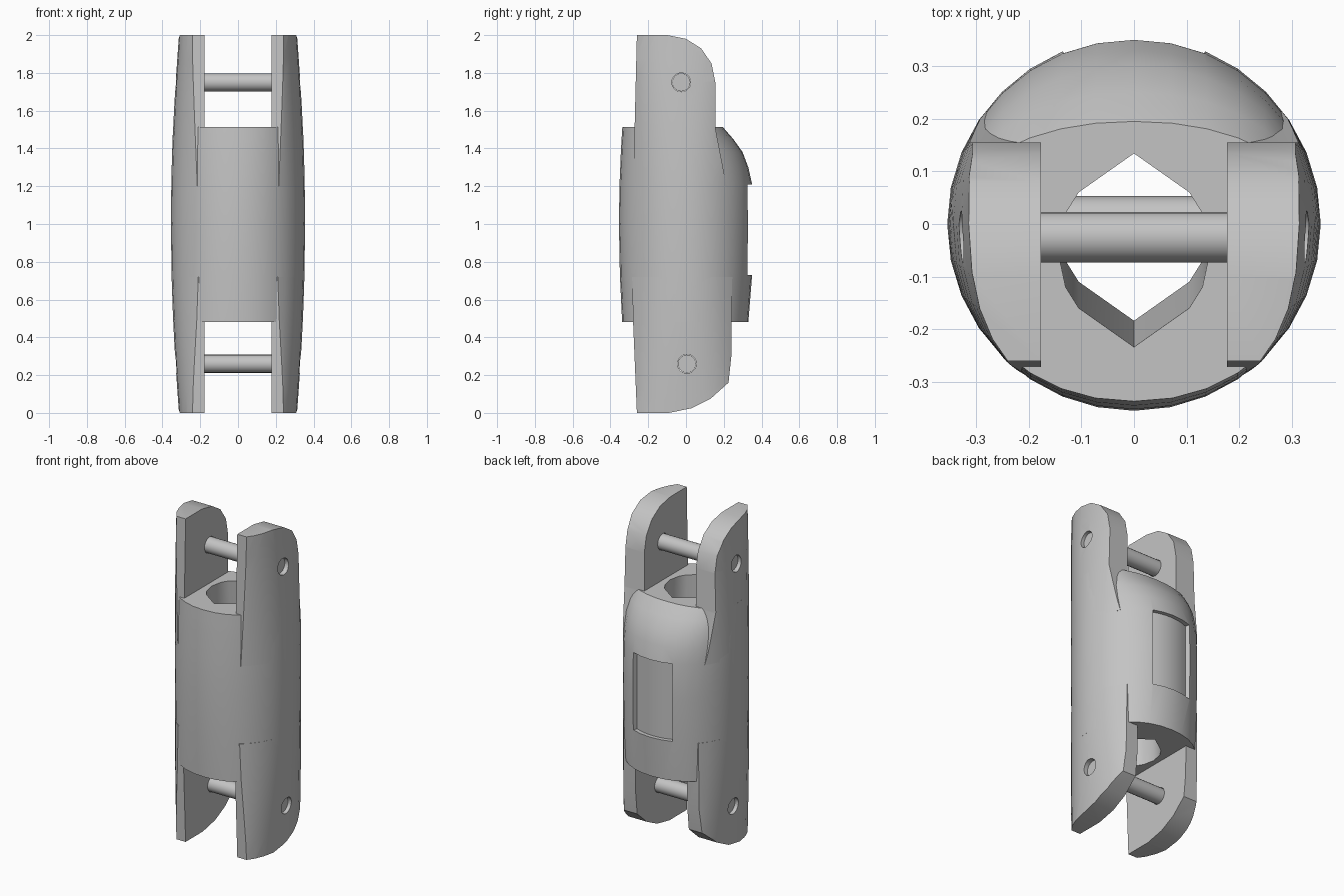
import bpy, bmesh, math

cube = bpy.data.objects.get("Cube")
if cube:
    bpy.data.objects.remove(cube)

R = 0.355       # barrel radius
GAP = 0.177     # half width of the fork slots

steel = bpy.data.materials.new("grey_steel")
steel.use_nodes = True
COLOUR = (0.55, 0.55, 0.55, 1)
steel.diffuse_color = COLOUR
steel.node_tree.nodes["Principled BSDF"].inputs["Base Color"].default_value = COLOUR


def loft(name, rings):
    """Closed solid through a list of equally long rings."""
    bm = bmesh.new()
    loops = [[bm.verts.new(p) for p in ring] for ring in rings]
    n = len(loops[0])
    for a, b in zip(loops, loops[1:]):
        for i in range(n):
            j = (i + 1) % n
            bm.faces.new((a[i], a[j], b[j], b[i]))
    bm.faces.new(loops[0])
    bm.faces.new(loops[-1])
    bmesh.ops.recalc_face_normals(bm, faces=bm.faces)
    mesh = bpy.data.meshes.new(name)
    bm.to_mesh(mesh)
    bm.free()
    mesh.materials.append(steel)
    obj = bpy.data.objects.new(name, mesh)
    bpy.context.collection.objects.link(obj)
    return obj


def rod(name, radius, x0, x1, y, z, n=20):
    angles = [math.tau * i / n for i in range(n)]
    return loft(name, [[(x, y + radius * math.cos(a), z + radius * math.sin(a))
                        for a in angles] for x in (x0, x1)])


def section(z, front, back, shrink=1.0, n=32):
    """Rounded cross-section that flattens at the sides towards both ends."""
    d = (z - 1) ** 2
    half = (R - 0.043 * d) * shrink
    power = 2 / (2 + 0.45 * d)
    ring = []
    for i in range(n):
        a = math.tau * i / n
        c, s = math.cos(a), math.sin(a)
        depth = back if s > 0 else front
        ring.append((math.copysign(half * abs(c) ** power, c),
                     math.copysign(depth * abs(s) ** power, s), z))
    return ring


def apply_modifier(obj, mod):
    bpy.context.view_layer.objects.active = obj
    bpy.ops.object.modifier_apply(modifier=mod.name)


def boolean(obj, cutter, operation):
    mod = obj.modifiers.new("cut", 'BOOLEAN')
    mod.operation, mod.object, mod.solver = operation, cutter, 'EXACT'
    apply_modifier(obj, mod)
    bpy.data.objects.remove(cutter)


def smooth(obj, angle=32):
    bpy.ops.object.select_all(action='DESELECT')
    obj.select_set(True)
    bpy.context.view_layer.objects.active = obj
    bpy.ops.object.shade_smooth_by_angle(angle=math.radians(angle))


# Barrel: height, front depth, back depth
body = loft("barrel", [section(*row) for row in (
    (0.48, 0.338, 0.33), (0.73, 0.35, 0.35), (1.0, R, R), (1.21, 0.352, 0.35),
    (1.3, 0.348, 0.33), (1.38, 0.345, 0.30), (1.45, 0.341, 0.25), (1.513, 0.337, 0.195))])

# Leaning angular bore through the barrel
quarter = [(0.145, 0), (0.13, 0.07), (0.105, 0.11)]
half = quarter + [(0, 0.184)] + [(-x, y) for x, y in quarter[::-1]]
outline = half + [(x, -y) for x, y in half[-2:0:-1]]
boolean(body, loft("bore_cutter", [[(x, y + c, z) for x, y in outline]
                                   for z, c in ((0.4, 0.004), (1.6, -0.054))]), 'DIFFERENCE')

# Shallow curved pocket in the back
sweep = [math.pi / 2 + 0.39 * (i / 4 - 1) for i in range(9)]
pocket = ([(0.325, a) for a in sweep] + [(0.45, a) for a in sweep[::-1]])
boolean(body, loft("pocket_cutter", [[(r * math.cos(a), r * math.sin(a), z) for r, a in pocket]
                                     for z in (0.73, 1.21)]), 'DIFFERENCE')
smooth(body)

# Fork arms: side profile (y, z) and pin centre for each end
upper = [(-0.26, 2), (-0.1, 2), (0, 1.98), (0.08, 1.93), (0.135, 1.85),
         (0.155, 1.75), (0.155, 1.51), (0.215, 1.2), (-0.28, 1.2), (-0.272, 1.51)]
lower = [(-0.26, 0), (-0.09, 0), (0.03, 0.025), (0.13, 0.075), (0.225, 0.16),
         (0.24, 0.3), (0.245, 0.72), (-0.285, 0.72), (-0.28, 0.48)]
for end, profile, py, pz in (("upper", upper, -0.025, 1.75), ("lower", lower, 0.005, 0.26)):
    arm = loft(end + "_fork_arms", [[(x, y, z) for y, z in profile] for x in (GAP, 0.6)])
    hull = loft("hull_cutter", [section(k / 8 - 0.125 + 0.125, R, R, 0.998) for k in range(17)])
    for v in hull.data.vertices:      # reach past both ends so the caps stay clean
        if v.co.z < 0.01 or v.co.z > 1.99:
            v.co.z += 0.02 * (v.co.z - 1)
    boolean(arm, hull, 'INTERSECT')
    boolean(arm, rod("hole_cutter", 0.05, 0.1, 0.6, py, pz), 'DIFFERENCE')
    mirror = arm.modifiers.new("mirror", 'MIRROR')
    mirror.use_clip = False
    apply_modifier(arm, mirror)
    smooth(arm)
    # Cross pin, its ends sunk in the holes
    smooth(rod(end + "_cross_pin", 0.048, -0.305, 0.305, py, pz))
